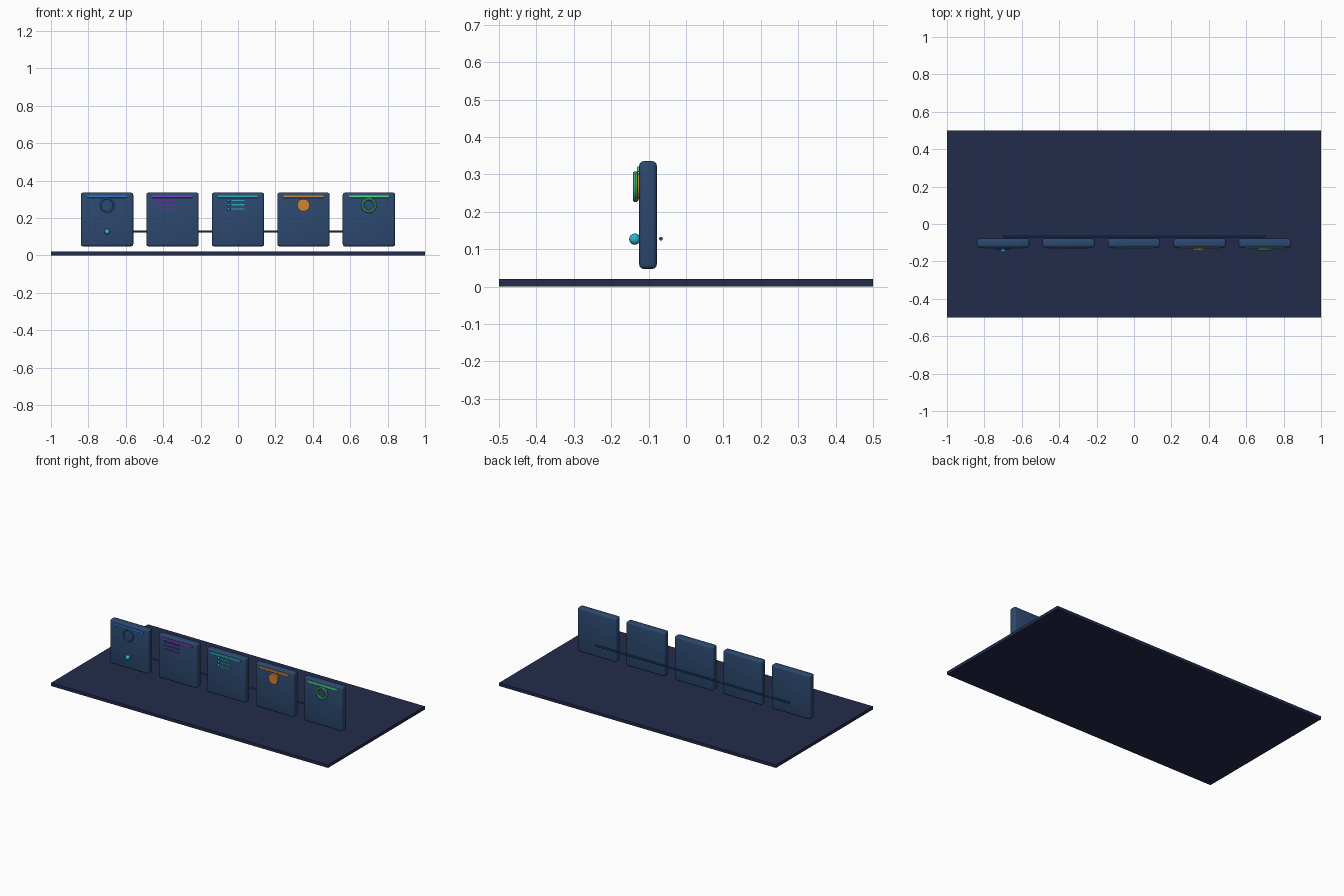
import bpy
import math

if "Cube" in bpy.data.objects:
    bpy.data.objects.remove(bpy.data.objects["Cube"])


def material(name, hex_code):
    """Flat colour given as an sRGB hex string."""
    def lin(i):
        c = int(hex_code[i:i + 2], 16) / 255
        return c / 12.92 if c <= 0.04045 else ((c + 0.055) / 1.055) ** 2.4
    m = bpy.data.materials.new(name)
    m.diffuse_color = (lin(0), lin(2), lin(4), 1)
    m.use_nodes = True
    m.node_tree.nodes["Principled BSDF"].inputs["Base Color"].default_value = m.diffuse_color
    return m


NAVY = material("dark navy", "222B4A")
SLATE = material("slate blue", "2C486F")
BLUE = material("blue", "2B78CC")
PURPLE = material("purple", "7C3FC4")
TEAL = material("teal", "25AFB8")
ORANGE = material("orange", "D08332")
GREEN = material("green", "50D88A")
CYAN = material("cyan", "2FB4CC")
CABLE = material("deep blue", "1D4F86")
PLUM = material("dark purple", "5A3590")


def finish(name, mat, smooth=False):
    ob = bpy.context.object
    ob.name = name
    ob.data.materials.append(mat)
    if smooth:
        bpy.ops.object.shade_smooth_by_angle(angle=math.radians(35))
    return ob


def box(name, centre, size, mat, bevel=0.0):
    bpy.ops.mesh.primitive_cube_add(size=1, location=centre)
    ob = bpy.context.object
    ob.scale = size
    bpy.ops.object.transform_apply(location=False, rotation=False, scale=True)
    finish(name, mat)
    if bevel:
        mod = ob.modifiers.new("rounded_edges", 'BEVEL')
        mod.width = bevel
        mod.segments = 3
        bpy.ops.object.modifier_apply(modifier=mod.name)
        bpy.ops.object.shade_smooth_by_angle(angle=math.radians(35))
    return ob


def ball(name, centre, radius, mat):
    bpy.ops.mesh.primitive_uv_sphere_add(segments=20, ring_count=12,
                                         radius=radius, location=centre)
    return finish(name, mat, True)


def ring(name, centre, radius, tube, mat):
    bpy.ops.mesh.primitive_torus_add(location=centre, rotation=(math.pi / 2, 0, 0),
                                     major_radius=radius, minor_radius=tube,
                                     major_segments=40, minor_segments=10)
    return finish(name, mat, True)


def rod(name, centre, radius, length, axis, mat, sides=12):
    rot = (0, math.pi / 2, 0) if axis == 'x' else (math.pi / 2, 0, 0)
    bpy.ops.mesh.primitive_cylinder_add(vertices=sides, radius=radius, depth=length,
                                        location=centre, rotation=rot)
    return finish(name, mat, True)


# Ground slab
box("base_slab", (0, 0, 0.01), (2, 1, 0.02), NAVY)

# Five upright panels, each with a coloured header strip
FRONT = -0.125
STEP = 0.35
for i, accent in enumerate((BLUE, PURPLE, TEAL, ORANGE, GREEN)):
    x = (i - 2) * STEP
    box(f"panel_{i + 1}", (x, -0.1015, 0.1915), (0.28, 0.047, 0.288), SLATE, 0.012)
    box(f"header_strip_{i + 1}", (x, FRONT - 0.001, 0.314),
        (0.215, 0.010, 0.014), accent, 0.003)

# Connecting bar behind the panels
rod("connecting_bar", (0, -0.067, 0.128), 0.005, 1.4, 'x', CABLE)

# First panel: ring and indicator ball
ring("blue_ring", (-0.70, -0.131, 0.268), 0.035, 0.0045, BLUE)
ball("indicator_ball", (-0.70, -0.137, 0.127), 0.015, CYAN)

# Second and third panels: text lines, the third with bullets
for k in range(3):
    z = 0.294 - 0.0235 * k
    box(f"purple_line_{k + 1}", (-0.393, FRONT - 0.001, z), (0.11, 0.008, 0.006), PLUM)
    ball(f"bullet_{k + 1}", (-0.05, -0.129, z), 0.008, TEAL)
    box(f"teal_line_{k + 1}", (0.0, FRONT - 0.001, z), (0.07, 0.008, 0.006), TEAL)

# Fourth panel: faceted disc
rod("orange_disc", (0.35, -0.131, 0.268), 0.034, 0.016, 'y', ORANGE, 12)

# Fifth panel: thick ring
ring("green_ring", (0.70, -0.135, 0.267), 0.034, 0.0075, GREEN)
